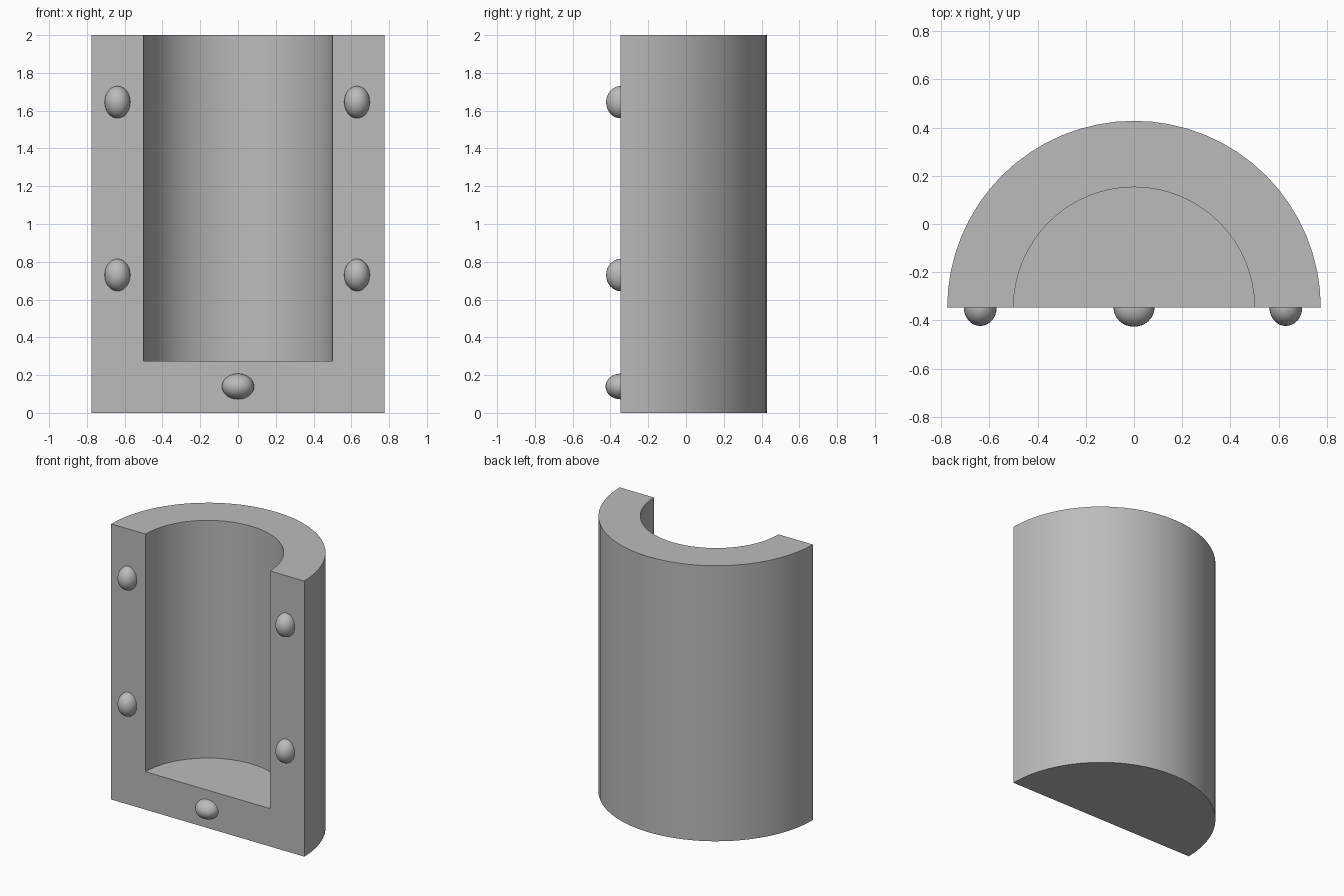
import bpy
import bmesh
from math import cos, sin, pi, radians

cube = bpy.data.objects.get("Cube")
if cube:
    bpy.data.objects.remove(cube, do_unlink=True)

FRONT = -0.347          # y of the flat mating face
OUTER, INNER = 0.775, 0.5
HEIGHT, FLOOR = 2.0, 0.275
STEPS = 32

grey = bpy.data.materials.new("plain_grey")
grey.use_nodes = True
colour = (0.5, 0.5, 0.5, 1)
grey.diffuse_color = colour
grey.node_tree.nodes["Principled BSDF"].inputs["Base Color"].default_value = colour


def finish(name, bm, location=(0, 0, 0)):
    bmesh.ops.recalc_face_normals(bm, faces=bm.faces)
    mesh = bpy.data.meshes.new(name)
    bm.to_mesh(mesh)
    bm.free()
    mesh.materials.append(grey)
    obj = bpy.data.objects.new(name, mesh)
    obj.location = location
    bpy.context.collection.objects.link(obj)
    bpy.ops.object.select_all(action="DESELECT")
    obj.select_set(True)
    bpy.context.view_layer.objects.active = obj
    bpy.ops.object.shade_smooth_by_angle(angle=radians(30))
    return obj


def arc(bm, radius, z):
    angles = [pi * i / STEPS for i in range(STEPS + 1)]
    return [bm.verts.new((radius * cos(a), FRONT + radius * sin(a), z)) for a in angles]


def wall(bm, low, high):
    for i in range(STEPS):
        bm.faces.new((low[i], low[i + 1], high[i + 1], high[i]))


# Half-cylinder mould with an open-topped round cavity
bm = bmesh.new()
base = arc(bm, OUTER, 0)
rim = arc(bm, OUTER, HEIGHT)
cavity_floor = arc(bm, INNER, FLOOR)
cavity_rim = arc(bm, INNER, HEIGHT)
wall(bm, base, rim)
wall(bm, cavity_floor, cavity_rim)
bm.faces.new(base)
bm.faces.new(cavity_floor)
bm.faces.new(rim + cavity_rim[::-1])
bm.faces.new((base[-1], base[0], rim[0], cavity_rim[0], cavity_floor[0],
              cavity_floor[-1], cavity_rim[-1], rim[-1]))
finish("half_mould", bm)


# Rounded registration pegs on the mating face
def peg(name, x, z, radii):
    bm = bmesh.new()
    bmesh.ops.create_uvsphere(bm, u_segments=32, v_segments=16, radius=1)
    bmesh.ops.scale(bm, vec=radii, verts=bm.verts)
    finish(name, bm, (x, FRONT, z))


for side, x in (("left", 0.63), ("right", -0.638)):
    for level, z in (("upper", 1.645), ("lower", 0.73)):
        peg(f"{level}_{side}_peg", x, z, (0.068, 0.076, 0.085))
peg("bottom_peg", 0, 0.14, (0.085, 0.079, 0.068))
